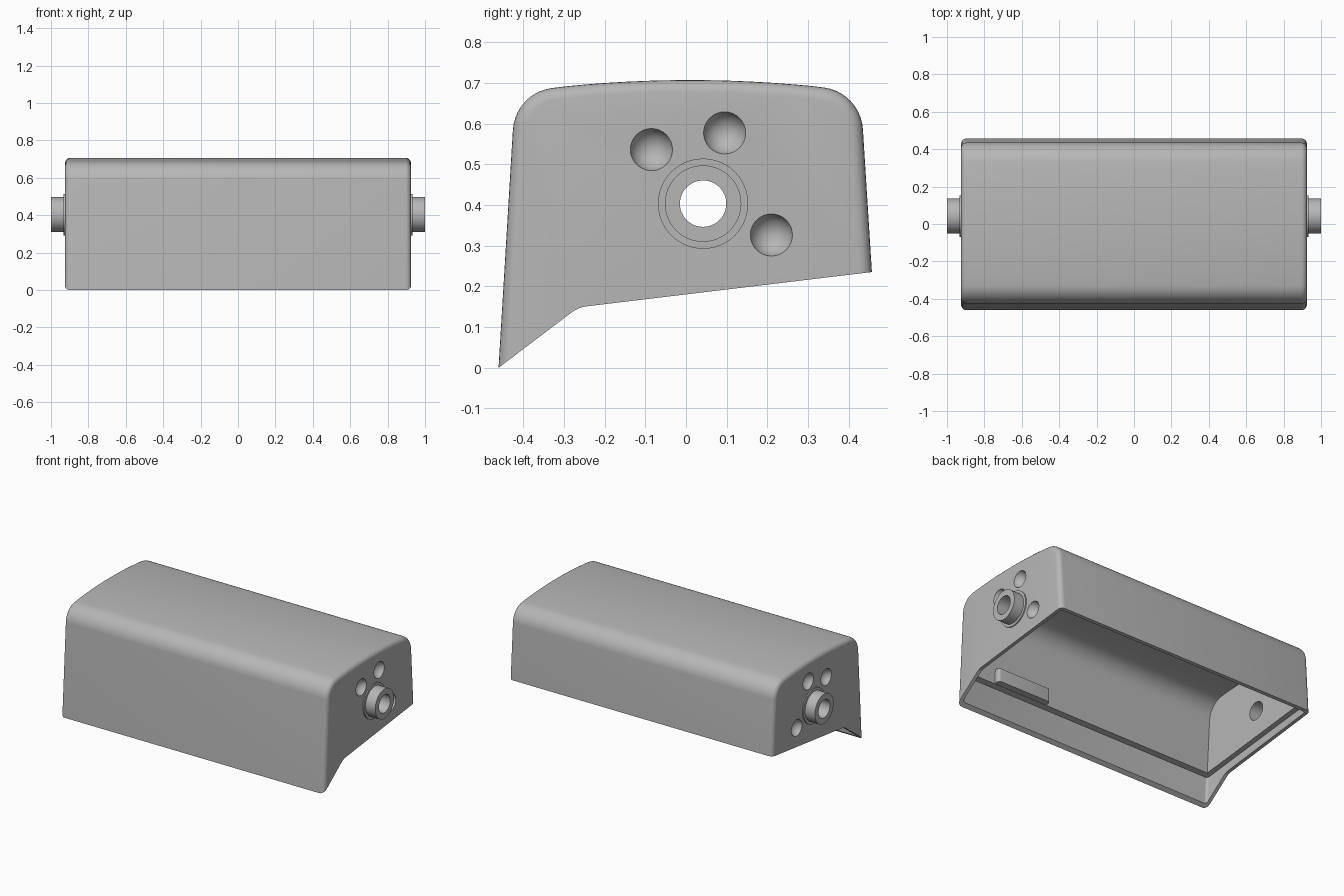
import bpy, bmesh, math
from mathutils import Vector, Matrix

if "Cube" in bpy.data.objects:
    bpy.data.objects.remove(bpy.data.objects["Cube"])

grey = bpy.data.materials.new("mid_grey")
grey.diffuse_color = (0.47, 0.47, 0.47, 1)
grey.use_nodes = True
grey.node_tree.nodes["Principled BSDF"].inputs["Base Color"].default_value = grey.diffuse_color

HALF = 0.925           # half length of the housing
AXIS_Y, AXIS_Z = 0.042, 0.403


def finish(name, bm):
    bmesh.ops.recalc_face_normals(bm, faces=bm.faces)
    me = bpy.data.meshes.new(name)
    bm.to_mesh(me)
    bm.free()
    me.materials.append(grey)
    ob = bpy.data.objects.new(name, me)
    bpy.context.collection.objects.link(ob)
    return ob


def activate(ob):
    bpy.ops.object.select_all(action='DESELECT')
    ob.select_set(True)
    bpy.context.view_layer.objects.active = ob


def fillet(points, steps=10):
    """Round the corners of a closed (y, z, radius) outline."""
    out = []
    for i, (y, z, r) in enumerate(points):
        p = Vector((y, z))
        if r == 0:
            out.append(p)
            continue
        a = (Vector(points[i - 1][:2]) - p).normalized()
        b = (Vector(points[(i + 1) % len(points)][:2]) - p).normalized()
        half = a.angle(b) / 2
        centre = p + (a + b).normalized() * (r / math.sin(half))
        s = p + a * (r / math.tan(half)) - centre
        e = p + b * (r / math.tan(half)) - centre
        ang = s.angle_signed(e)
        for k in range(steps + 1):
            out.append(centre + Matrix.Rotation(-ang * k / steps, 2) @ s)
    return out


def prism(name, outline, half, radius=0.0, rule=None):
    """Extrude a side outline along x; optionally round the end edges."""
    bm = bmesh.new()
    face = bm.faces.new([bm.verts.new((-half, p.x, p.y)) for p in outline])
    new = bmesh.ops.extrude_face_region(bm, geom=[face])["geom"]
    bmesh.ops.translate(bm, vec=(2 * half, 0, 0),
                        verts=[v for v in new if isinstance(v, bmesh.types.BMVert)])
    if radius:
        edges = [e for e in bm.edges
                 if abs(e.verts[0].co.x - e.verts[1].co.x) < 1e-6
                 and rule(e.verts[0].co, e.verts[1].co)]
        bmesh.ops.bevel(bm, geom=edges, offset=radius, offset_type='OFFSET',
                        segments=5, profile=0.5, affect='EDGES')
    return finish(name, bm)


def cut(ob, cutter):
    activate(ob)
    mod = ob.modifiers.new("cut", 'BOOLEAN')
    mod.operation, mod.solver, mod.object = 'DIFFERENCE', 'EXACT', cutter
    bpy.ops.object.modifier_apply(modifier=mod.name)
    bpy.data.objects.remove(cutter)


def smooth(ob):
    activate(ob)
    bpy.ops.object.shade_smooth_by_angle(angle=math.radians(30))


def front(z, t=0.0):   # leaning front wall
    return -0.461 + 0.0603 * z + t


def back(z, t=0.0):    # leaning back wall
    return 0.472 - 0.063 * z - t


def crown(y, drop=0.0):
    return 0.707 - 0.165 * (y - 0.01) ** 2 - drop


def shell(t, drop, r, low):
    """Domed outline with walls moved inward by t and roof lowered by drop."""
    zf, zb = crown(-0.42 + t, drop), crown(0.43 - t, drop)
    w = 0.30 - t - r + 0.11
    arch = [(0.01 + w * k / 8, crown(0.01 + w * k / 8, drop), 0) for k in range(-8, 9)]
    return fillet([(front(low, t), low, 0), (front(zf, t), zf, r)] + arch +
                  [(back(zb, t), zb, r), (back(low, t), low, 0)])


# Housing block with rounded ends
housing = prism("housing", shell(0, 0, 0.11, -0.2), HALF, 0.03,
                lambda a, b: max(a.z, b.z) > -0.19)

# Sloping underside with a deeper front skirt
cut(housing, prism("underside_cutter", fillet(
    [(-0.7, -0.182, 0), (-0.265, 0.148, 0.08), (0.7, 0.264, 0), (0.7, -0.5, 0), (-0.7, -0.5, 0)]), 1.2))

# Inner cavity
cut(housing, prism("cavity_cutter", shell(0.06, 0.06, 0.12, -0.3), 0.87))

# Wider recess at the mouth, leaving a thin lip and a ledge
lf, lb = 0.182, 0.28
cut(housing, prism("mouth_cutter", fillet(
    [(front(-0.3, 0.022), -0.3, 0), (front(lf, 0.022), lf, 0),
     (back(lb, 0.022), lb, 0), (back(-0.3, 0.022), -0.3, 0)]), 0.903, 0.015,
    lambda a, b: abs(a.z - b.z) > abs(a.y - b.y)))

# Axle hole through both ends
bm = bmesh.new()
bmesh.ops.create_cone(bm, cap_ends=True, segments=48, radius1=0.057, radius2=0.057, depth=2.4,
                      matrix=Matrix.Translation((0, AXIS_Y, AXIS_Z)) @ Matrix.Rotation(math.pi / 2, 4, 'Y'))
cut(housing, finish("axle_cutter", bm))

# Round dimples in both ends
for side in (-1, 1):
    for y, z in ((-0.085, 0.536), (0.095, 0.577), (0.21, 0.326)):
        bm = bmesh.new()
        bmesh.ops.create_uvsphere(bm, u_segments=32, v_segments=20, radius=0.0538,
                                  matrix=Matrix.Translation((side * (HALF + 0.0138), y, z))
                                  @ Matrix.Rotation(math.pi / 2, 4, 'Y'))
        cut(housing, finish("dimple_cutter", bm))
smooth(housing)

# Hollow axle bosses, each with a low collar
for side, name in ((-1, "left_boss"), (1, "right_boss")):
    bm = bmesh.new()
    section = [(0.057, HALF), (0.057, 1.0), (0.094, 1.0), (0.094, 0.932), (0.111, 0.932), (0.111, HALF)]
    verts = [bm.verts.new((side * x, AXIS_Y + r, AXIS_Z)) for r, x in section]
    edges = [bm.edges.new(pair) for pair in zip(verts, verts[1:])]
    bmesh.ops.spin(bm, geom=verts + edges, cent=(0, AXIS_Y, AXIS_Z), axis=(1, 0, 0),
                   angle=2 * math.pi, steps=48)
    bmesh.ops.remove_doubles(bm, verts=bm.verts, dist=1e-5)
    smooth(finish(name, bm))

# Small bar on the inside of the front wall
tab = prism("inner_tab", fillet([(-0.40, 0.187, 0), (-0.40, 0.275, 0), (-0.352, 0.275, 0), (-0.352, 0.19, 0)]),
            0.19, 0.015, lambda a, b: min(a.y, b.y) > -0.37)
tab.location.x = 0.515
smooth(tab)
